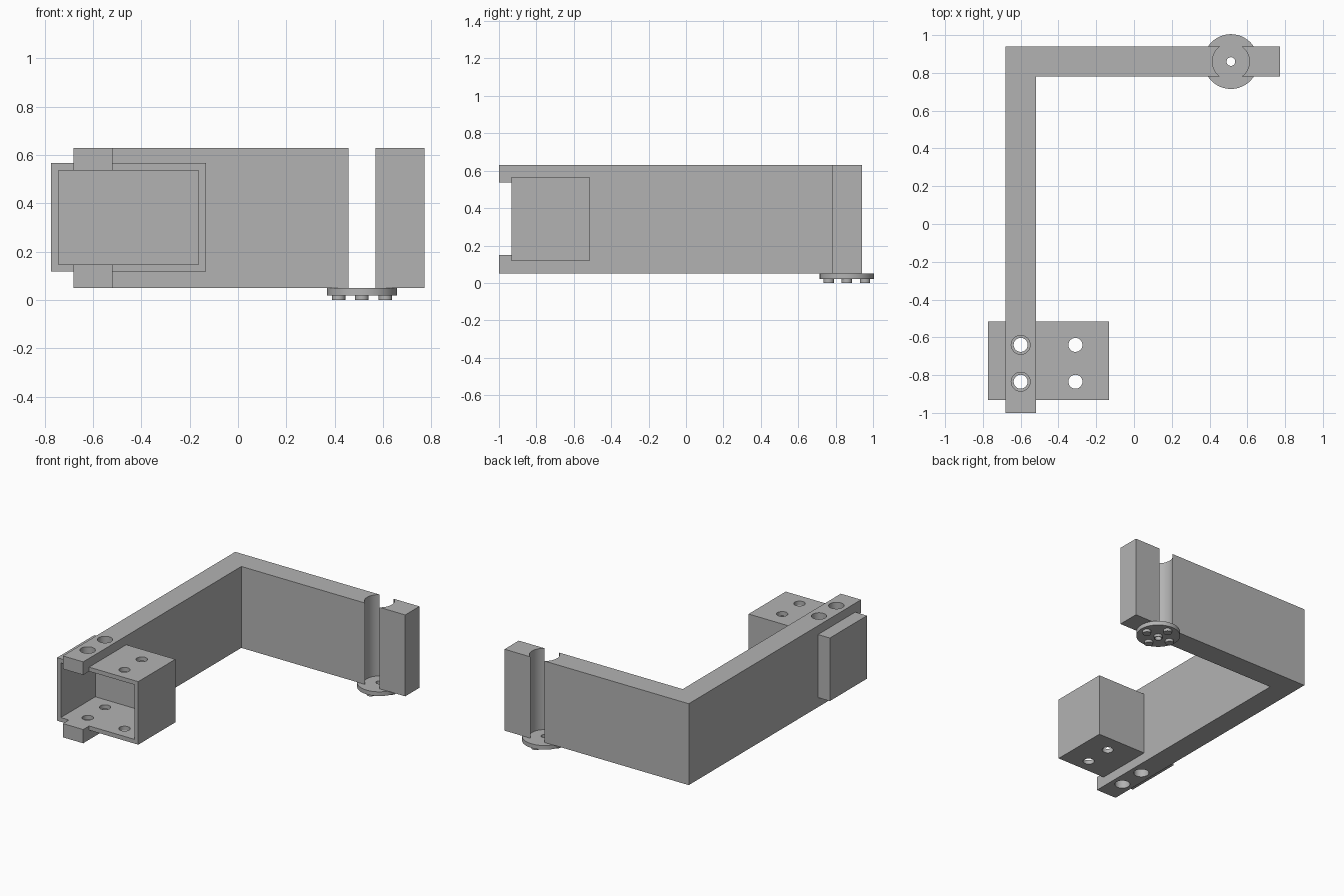
import bpy
import bmesh
import math
from mathutils import Matrix, Vector

default = bpy.data.objects.get("Cube")
if default:
    bpy.data.objects.remove(default, do_unlink=True)

GREY = (0.45, 0.45, 0.45, 1.0)
grey = bpy.data.materials.new("plain grey")
grey.use_nodes = True
grey.diffuse_color = GREY
grey.node_tree.nodes["Principled BSDF"].inputs["Base Color"].default_value = GREY


def add_object(name, bm):
    mesh = bpy.data.meshes.new(name)
    bmesh.ops.recalc_face_normals(bm, faces=bm.faces)
    bm.to_mesh(mesh)
    bm.free()
    mesh.materials.append(grey)
    obj = bpy.data.objects.new(name, mesh)
    bpy.context.collection.objects.link(obj)
    return obj


def prism(name, outline, z0, z1):
    """Extrude a flat outline from z0 up to z1."""
    bm = bmesh.new()
    face = bm.faces.new([bm.verts.new((x, y, z0)) for x, y in outline])
    top = bmesh.ops.extrude_face_region(bm, geom=[face])["geom"]
    verts = [v for v in top if isinstance(v, bmesh.types.BMVert)]
    bmesh.ops.translate(bm, verts=verts, vec=(0, 0, z1 - z0))
    return add_object(name, bm)


def box(name, x0, x1, y0, y1, z0, z1):
    return prism(name, [(x0, y0), (x1, y0), (x1, y1), (x0, y1)], z0, z1)


def cylinder(name, x, y, r, z0, z1):
    bm = bmesh.new()
    bmesh.ops.create_cone(bm, cap_ends=True, segments=48, radius1=r, radius2=r,
                          depth=z1 - z0,
                          matrix=Matrix.Translation((x, y, (z0 + z1) / 2)))
    return add_object(name, bm)


def combine(target, others, operation):
    """Apply a boolean with each helper, then remove the helper."""
    for other in others:
        mod = target.modifiers.new("cut", "BOOLEAN")
        mod.operation = operation
        mod.solver = "EXACT"
        mod.object = other
        graph = bpy.context.evaluated_depsgraph_get()
        mesh = bpy.data.meshes.new_from_object(target.evaluated_get(graph))
        target.modifiers.clear()
        target.data = mesh
        bpy.data.objects.remove(other, do_unlink=True)


# Main dimensions
ARM_Z0, ARM_Z1 = 0.05, 0.63
BOX_X, BOX_Y, BOX_Z = (-0.773, -0.133), (-0.933, -0.515), (0.118, 0.567)
WALL = 0.03
ARM_X = -0.6
HOLE_X = (ARM_X, -0.31)
HOLE_Y = (-0.64, -0.835)
PIVOT = Vector((0.513, 0.86))


def box_interior():
    return box("interior_cutter", BOX_X[0] + WALL, BOX_X[1] - WALL,
               -1.1, BOX_Y[1] - WALL, BOX_Z[0] + WALL, BOX_Z[1] - WALL)


# L-shaped arm with a round channel, a seat for the box and wide bolt holes
arm = prism("arm", [(-0.68, -1), (-0.52, -1), (-0.52, 0.78), (0.772, 0.78),
                    (0.772, 0.94), (-0.68, 0.94)], ARM_Z0, ARM_Z1)
combine(arm, [cylinder("channel_cutter", *PIVOT, 0.098, -0.1, 1),
              box("seat_cutter", *BOX_X, *BOX_Y, *BOX_Z),
              box_interior()]
        + [cylinder("bolt_cutter", ARM_X, y, 0.05, -0.1, 1) for y in HOLE_Y],
        "DIFFERENCE")

# Open-fronted box with bolt holes through its top and bottom
holder = box("open_box", *BOX_X, *BOX_Y, *BOX_Z)
combine(holder, [box_interior()]
        + [cylinder("hole_cutter", x, y, 0.037, -0.1, 1)
           for x in HOLE_X for y in HOLE_Y], "DIFFERENCE")

# Pivot disc with five short studs underneath and a hole in the middle
disc = cylinder("pivot_disc", *PIVOT, 0.145, 0.02, ARM_Z0)
studs = [cylinder("stud", *PIVOT, 0.028, 0, 0.03)]
for i in range(4):
    a = i * math.pi / 2
    p = PIVOT + 0.097 * Vector((math.cos(a), math.sin(a)))
    studs.append(cylinder("stud", *p, 0.028, 0, 0.03))
combine(disc, studs, "UNION")
combine(disc, [cylinder("centre_cutter", *PIVOT, 0.023, -0.1, 0.2)], "DIFFERENCE")

# Smooth round walls, sharp edges
bpy.ops.object.select_all(action="DESELECT")
for obj in (arm, holder, disc):
    obj.select_set(True)
bpy.context.view_layer.objects.active = arm
bpy.ops.object.shade_smooth_by_angle(angle=math.radians(30))
